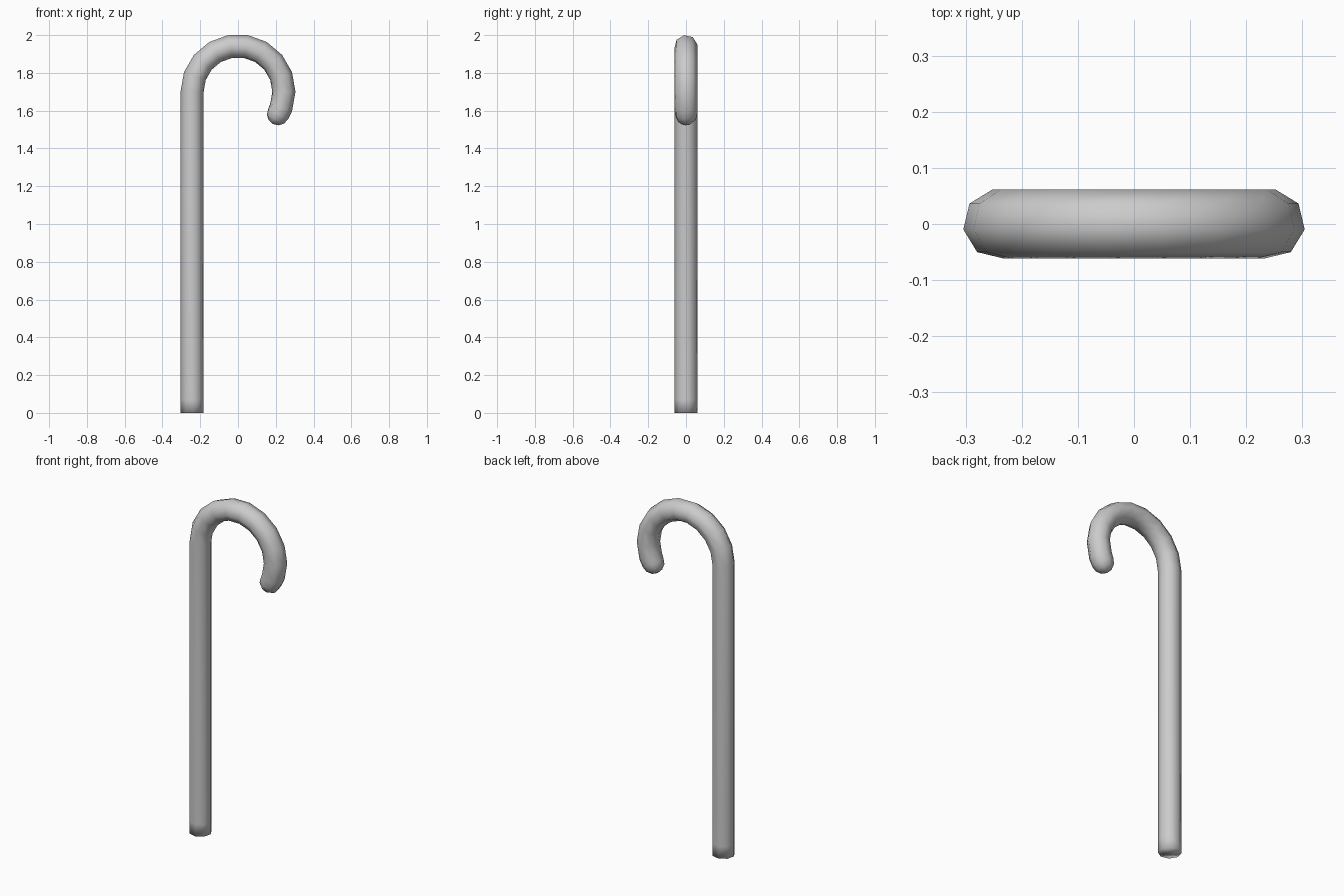
import bpy, bmesh
from math import sin, cos, radians, pi
from mathutils import Vector

if "Cube" in bpy.data.objects:
    bpy.data.objects.remove(bpy.data.objects["Cube"])

SIDES, TUBE_R, HOOK_R, HOOK_Z = 8, 0.062, 0.243, 1.70
bm = bmesh.new()


def ring(centre, out, radius):
    """Octagonal cross-section in the plane of `out` and the y axis."""
    verts = []
    for i in range(SIDES):
        t = radians(-9) + 2 * pi * i / SIDES
        verts.append(bm.verts.new(centre + radius * (out * cos(t) + Vector((0, sin(t), 0)))))
    return verts


def arc_frame(deg):
    a = radians(deg)
    out = Vector((cos(a), 0, sin(a)))
    return Vector((0, 0, HOOK_Z)) + out * HOOK_R, out


# straight shaft
left = Vector((-1, 0, 0))
rings = [ring(Vector((-HOOK_R, 0, z)), left, TUBE_R) for z in (0, 0.07)]

# curved handle
for deg in list(range(180, -21, -20)) + [-29]:
    c, out = arc_frame(deg)
    rings.append(ring(c, out, TUBE_R if deg > -29 else 0.06))

# rounded tip
c, out = arc_frame(-29)
forward = Vector((out.z, 0, -out.x))
for deg in (30, 60):
    rings.append(ring(c + forward * 0.06 * sin(radians(deg)), out, 0.06 * cos(radians(deg))))
tip = bm.verts.new(c + forward * 0.06)

# skin
for a, b in zip(rings, rings[1:]):
    for i in range(SIDES):
        j = (i + 1) % SIDES
        bm.faces.new((a[i], a[j], b[j], b[i]))
for i in range(SIDES):
    bm.faces.new((rings[-1][i], rings[-1][(i + 1) % SIDES], tip))
bm.faces.new(rings[0])
bmesh.ops.recalc_face_normals(bm, faces=bm.faces)
for f in bm.faces:
    f.smooth = True

mesh = bpy.data.meshes.new("hooked_cane")
bm.to_mesh(mesh)
bm.free()
bpy.context.collection.objects.link(bpy.data.objects.new("hooked_cane", mesh))
